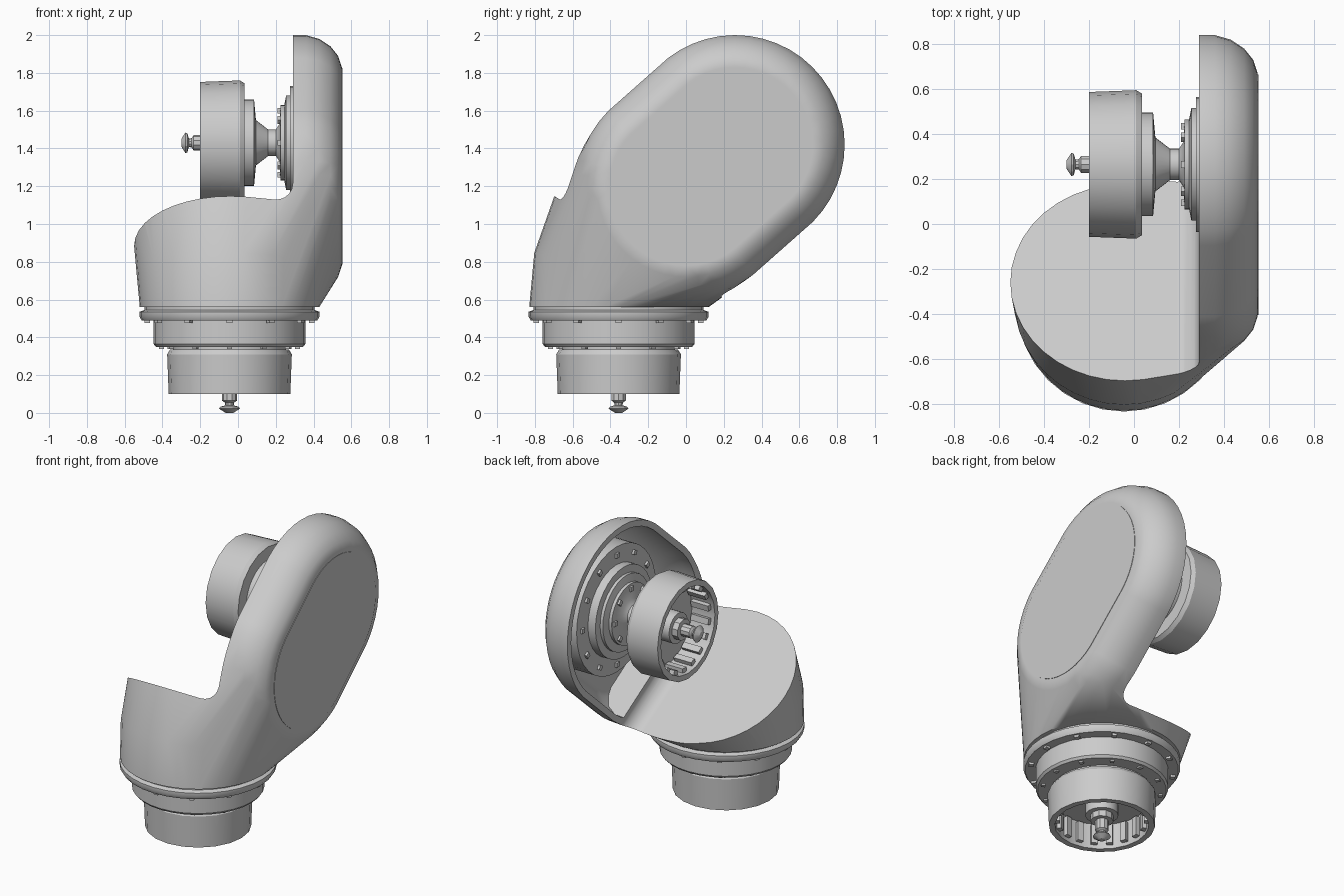
import bpy, bmesh
from math import sin, cos, pi, radians, atan2
from mathutils import Vector, Matrix

cube = bpy.data.objects.get("Cube")
if cube:
    bpy.data.objects.remove(cube, do_unlink=True)

grey = bpy.data.materials.new("plain_grey")
grey.use_nodes = True
grey.diffuse_color = (0.6, 0.6, 0.6, 1)
grey.node_tree.nodes["Principled BSDF"].inputs["Base Color"].default_value = (0.6, 0.6, 0.6, 1)


def finish(name, bm, matrix=Matrix()):
    bmesh.ops.recalc_face_normals(bm, faces=bm.faces)
    mesh = bpy.data.meshes.new(name)
    bm.to_mesh(mesh)
    bm.free()
    mesh.transform(matrix)
    mesh.materials.append(grey)
    obj = bpy.data.objects.new(name, mesh)
    bpy.context.collection.objects.link(obj)
    return obj


def activate(obj):
    bpy.ops.object.select_all(action='DESELECT')
    obj.select_set(True)
    bpy.context.view_layer.objects.active = obj


def smooth(obj, angle=32):
    activate(obj)
    bpy.ops.object.shade_smooth_by_angle(angle=radians(angle))


def hull(points):
    bm = bmesh.new()
    for p in points:
        bm.verts.new(p)
    bmesh.ops.convex_hull(bm, input=bm.verts)
    bmesh.ops.delete(bm, geom=[v for v in bm.verts if not v.link_faces], context='VERTS')
    bmesh.ops.dissolve_limit(bm, angle_limit=radians(0.5), verts=bm.verts, edges=bm.edges)
    return bm


def lathe(name, profile, matrix, segs=24):
    """Turn (radius, height) points about local z, with both ends capped."""
    bm = bmesh.new()
    rings = [[bm.verts.new((r * cos(2 * pi * i / segs), r * sin(2 * pi * i / segs), h))
              for i in range(segs)] for r, h in profile]
    for a, b in zip(rings, rings[1:]):
        for i in range(segs):
            j = (i + 1) % segs
            bm.faces.new((a[i], a[j], b[j], b[i]))
    bm.faces.new(rings[0])
    bm.faces.new(rings[-1])
    obj = finish(name, bm, matrix)
    smooth(obj)
    return obj


def ring_of_blocks(name, count, radius, height, size, matrix):
    """Small blocks spaced evenly around local z."""
    bm = bmesh.new()
    for i in range(count):
        m = (Matrix.Rotation(2 * pi * i / count, 4, 'Z')
             @ Matrix.Translation((radius, 0, height)) @ Matrix.Diagonal((*size, 1)))
        bmesh.ops.create_cube(bm, size=1, matrix=m)
    return finish(name, bm, matrix)


# Two centres of the tilted oval side housing, as (y, z)
UPPER, LOWER = (0.26, 1.42), (0.0, 1.19)
LEAN = atan2(UPPER[1] - LOWER[1], UPPER[0] - LOWER[0])


def oval(x, r, n=48):
    points = []
    for i in range(n):
        a = 2 * pi * (i + 0.5) / n
        c = UPPER if cos(a) > 0 else LOWER
        points.append(Vector((x, c[0] + r * cos(a + LEAN), c[1] + r * sin(a + LEAN))))
    return points


def tube_ring(centre, r, tilt, n=40):
    m = Matrix.Translation(centre) @ Matrix.Rotation(radians(-tilt), 4, 'X')
    return [m @ Vector((r * cos(2 * pi * i / n), r * sin(2 * pi * i / n), 0)) for i in range(n)]


# Housing: a bent tube flowing into a rounded oval
points = tube_ring((-0.045, -0.355, 0.56), 0.475, 0)
points += tube_ring((-0.045, -0.33, 0.72), 0.49, 15)
points += tube_ring((-0.04, -0.26, 0.885), 0.51, 31)
points += tube_ring((0.02, -0.16, 1.05), 0.52, 40)
for x, r in ((0.29, 0.58), (0.36, 0.58), (0.43, 0.56), (0.49, 0.52), (0.53, 0.47), (0.55, 0.41)):
    points += oval(x, r)
housing = finish("housing", hull(points))

# Slanted clearance cutter with a fillet beside the upright wall
SLOPE = radians(31)
normal = Vector((0, sin(SLOPE), cos(SLOPE)))
along = Vector((0, cos(SLOPE), -sin(SLOPE)))
origin = Vector((0, -0.26, 0.885))
section = [(-1.5, 0), (0.19, 0)]
for i in range(1, 6):
    a = i * pi / 10
    section.append((0.19 + 0.1 * sin(a), 0.1 - 0.1 * cos(a)))
section += [(0.29, 2), (-1.5, 2)]
bm = bmesh.new()
ends = [[bm.verts.new(origin + Vector((x, 0, 0)) + normal * h + along * s) for x, h in section]
        for s in (-2, 2)]
for end in ends:
    bm.faces.new(end)
for i in range(len(section)):
    j = (i + 1) % len(section)
    bm.faces.new((ends[0][i], ends[0][j], ends[1][j], ends[1][i]))
clearance = finish("clearance_cutter", bm)

# Dish cutter hollowing the inner side of the oval
points = []
for x, r in ((0.2, 0.545), (0.36, 0.535), (0.43, 0.5), (0.47, 0.45), (0.49, 0.4)):
    points += oval(x, r)
bm = hull(points)
bmesh.ops.bisect_plane(bm, geom=bm.verts[:] + bm.edges[:] + bm.faces[:],
                       plane_co=origin + normal * 0.11, plane_no=normal, clear_inner=True)
bmesh.ops.holes_fill(bm, edges=[e for e in bm.edges if e.is_boundary])
dish = finish("dish_cutter", bm)

for cutter in (clearance, dish):
    cutter.hide_render = True
    mod = housing.modifiers.new("cut", 'BOOLEAN')
    mod.operation = 'DIFFERENCE'
    mod.solver = 'EXACT'
    mod.object = cutter
    activate(housing)
    bpy.ops.object.modifier_apply(modifier=mod.name)
    bpy.data.objects.remove(cutter, do_unlink=True)
smooth(housing)
housing.modifiers.new("even_shading", 'WEIGHTED_NORMAL').keep_sharp = True

# Flat cover on the outer side
cover = finish("side_cover", hull(oval(0.545, 0.405) + oval(0.553, 0.405)))

# Two toothed cups with centre screws, one below and one on the side
base = Matrix.Translation((-0.045, -0.357, 0.1))
side = Matrix.Translation((-0.2, 0.265, 1.43)) @ Matrix.Rotation(pi / 2, 4, 'Y')
cup_profile = [(0.1, 0.07), (0.1, 0.17), (0.285, 0.17), (0.285, 0),
               (0.322, 0), (0.33, 0.21), (0.315, 0.235)]
screw_profile = [(0.02, -0.1), (0.055, -0.078), (0.05, -0.068), (0.022, -0.06),
                 (0.025, -0.045), (0.04, -0.035), (0.04, 0.03), (0.07, 0.03), (0.07, 0.08)]
for prefix, frame in (("lower", base), ("side", side)):
    lathe(prefix + "_cup", cup_profile, frame, 20)
    lathe(prefix + "_screw", screw_profile, frame, 10)
    ring_of_blocks(prefix + "_cup_teeth", 18, 0.272, 0.09, (0.035, 0.04, 0.13), frame)

# Stepped collar under the housing
lathe("lower_collar", [(0.3, 0.2), (0.3, 0.25), (0.39, 0.25), (0.402, 0.265), (0.402, 0.39),
                       (0.465, 0.39), (0.477, 0.41), (0.477, 0.435), (0.45, 0.445),
                       (0.45, 0.47)], base, 32)
ring_of_blocks("collar_bolts", 12, 0.435, 0.385, (0.03, 0.03, 0.02), base)
ring_of_blocks("collar_lower_bolts", 12, 0.36, 0.247, (0.025, 0.025, 0.015), base)

# Stepped drive inside the dish, joined by a neck to the side cup
lathe("side_drive", [(0.23, 0.23), (0.23, 0.285), (0.12, 0.295), (0.07, 0.36), (0.07, 0.4),
                     (0.1, 0.42), (0.2, 0.425), (0.2, 0.445), (0.25, 0.455), (0.25, 0.475),
                     (0.3, 0.475), (0.3, 0.53), (0.42, 0.53), (0.42, 0.68)], side, 32)
ring_of_blocks("drive_bolts", 12, 0.365, 0.53, (0.03, 0.03, 0.03), side)
ring_of_blocks("drive_inner_bolts", 8, 0.17, 0.425, (0.03, 0.03, 0.03), side)
